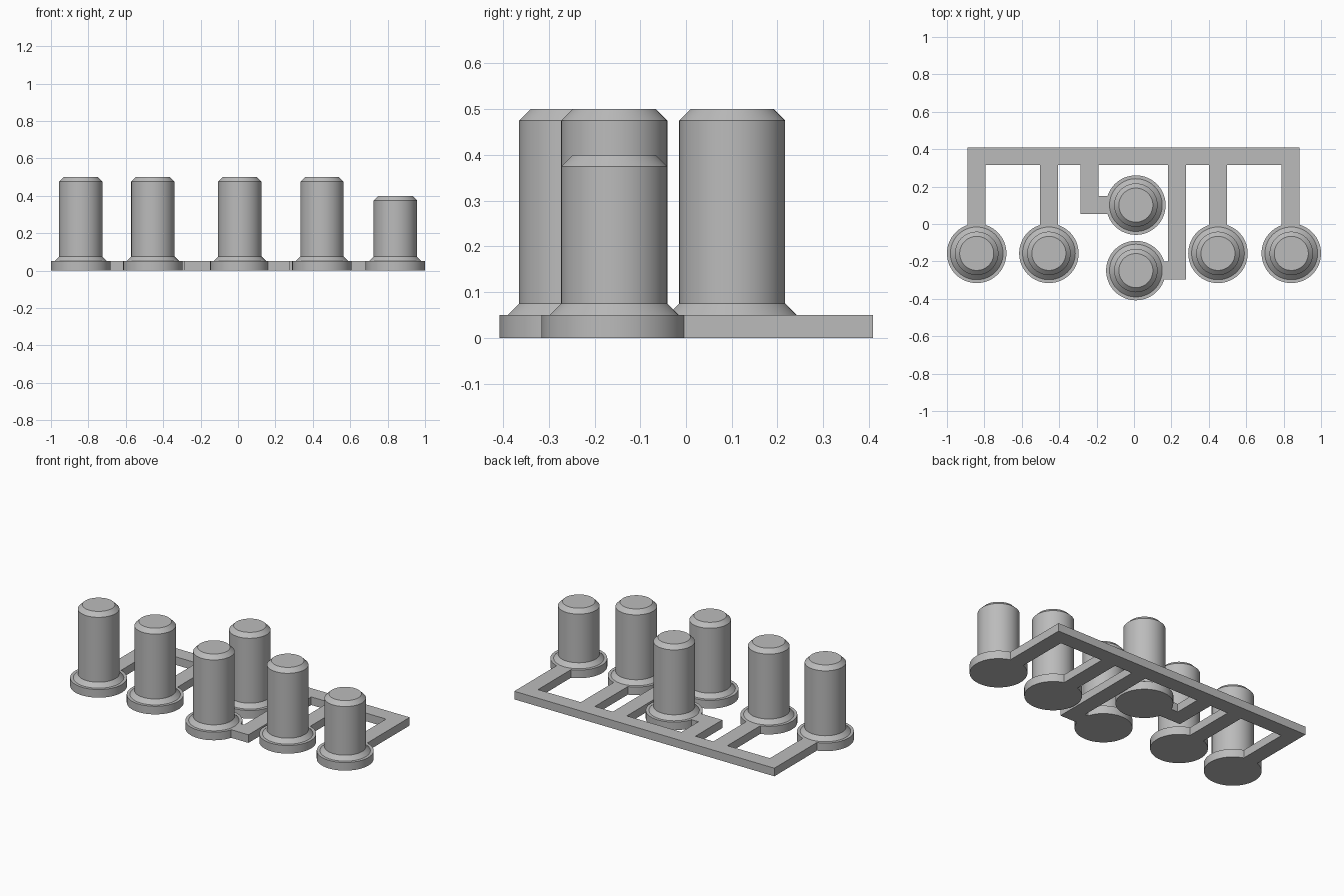
import bpy, bmesh, math

cube = bpy.data.objects.get("Cube")
if cube:
    bpy.data.objects.remove(cube, do_unlink=True)

COLOR = (0.5, 0.5, 0.5, 1)
grey = bpy.data.materials.new("plain grey")
grey.use_nodes = True
grey.diffuse_color = COLOR
grey.node_tree.nodes["Principled BSDF"].inputs["Base Color"].default_value = COLOR

BASE_R, BODY_R, CHAMFER, THICK = 0.159, 0.116, 0.025, 0.05
REACH = 0.15      # rail ends stop just inside the round bases
HALF = 0.048      # half the rail width
ROW_Y = -0.157


def finish(bm, name):
    bmesh.ops.recalc_face_normals(bm, faces=bm.faces)
    mesh = bpy.data.meshes.new(name)
    bm.to_mesh(mesh)
    bm.free()
    mesh.materials.append(grey)
    obj = bpy.data.objects.new(name, mesh)
    bpy.context.collection.objects.link(obj)
    return obj


def peg(name, x, y, height):
    """Round base, flared foot, straight body and chamfered top, lathed."""
    profile = [(0, 0), (BASE_R, 0), (BASE_R, THICK), (BODY_R + CHAMFER, THICK),
               (BODY_R, THICK + CHAMFER), (BODY_R, height - CHAMFER),
               (BODY_R - CHAMFER, height), (0, height)]
    bm = bmesh.new()
    verts = [bm.verts.new((r, 0, z)) for r, z in profile]
    edges = [bm.edges.new(pair) for pair in zip(verts, verts[1:])]
    bmesh.ops.spin(bm, geom=verts + edges, cent=(0, 0, 0), axis=(0, 0, 1),
                   angle=math.tau, steps=64)
    bmesh.ops.remove_doubles(bm, verts=bm.verts, dist=0.0001)
    obj = finish(bm, name)
    obj.location = (x, y, 0)
    bpy.ops.object.select_all(action="DESELECT")
    obj.select_set(True)
    bpy.context.view_layer.objects.active = obj
    bpy.ops.object.shade_smooth_by_angle(angle=math.radians(30))


# Pegs
pegs = {
    "right_outer_peg": (-0.841, ROW_Y, 0.5),
    "right_inner_peg": (-0.455, ROW_Y, 0.5),
    "back_middle_peg": (0.01, 0.101, 0.5),
    "front_middle_peg": (0.01, -0.249, 0.5),
    "left_inner_peg": (0.449, ROW_Y, 0.5),
    "left_outer_short_peg": (0.841, ROW_Y, 0.4),
}
for name, (x, y, height) in pegs.items():
    peg(name, x, y, height)

# Connecting frame: one comb-shaped outline, traced from right to left
BACK, INNER = 0.409, 0.315


def leg(x):
    end = ROW_Y + REACH
    return [(x - HALF, INNER), (x - HALF, end), (x + HALF, end), (x + HALF, INNER)]


def hook(x, peg_name):
    """Leg with a foot that turns sideways towards a middle peg."""
    px, py, _ = pegs[peg_name]
    low, high = py - HALF, py + HALF
    if x < px:
        tip = px - REACH
        return [(x - HALF, INNER), (x - HALF, low), (tip, low), (tip, high),
                (x + HALF, high), (x + HALF, INNER)]
    tip = px + REACH
    return [(x - HALF, INNER), (x - HALF, high), (tip, high), (tip, low),
            (x + HALF, low), (x + HALF, INNER)]


outer_r, outer_l = leg(-0.841), leg(0.837)
outline = [(outer_r[0][0], BACK)] + outer_r[1:] + leg(-0.455)
outline += hook(-0.237, "back_middle_peg") + hook(0.231, "front_middle_peg")
outline += leg(0.449) + outer_l[:3] + [(outer_l[2][0], BACK)]

bm = bmesh.new()
face = bm.faces.new([bm.verts.new((x, y, 0)) for x, y in outline])
top = bmesh.ops.extrude_face_region(bm, geom=[face], use_keep_orig=True)
bmesh.ops.translate(bm, vec=(0, 0, THICK),
                    verts=[g for g in top["geom"] if isinstance(g, bmesh.types.BMVert)])
finish(bm, "connecting_frame")
